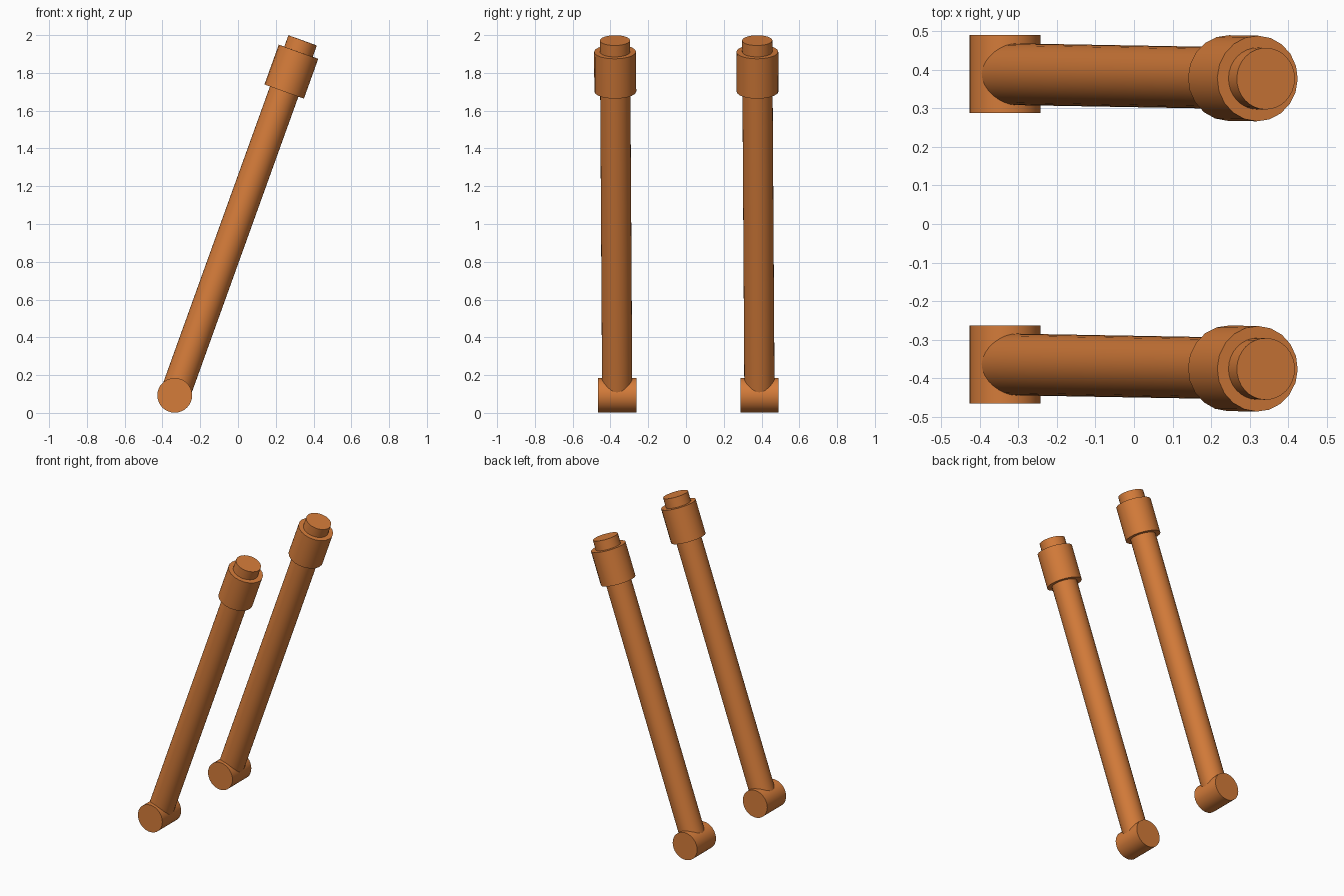
import bpy, math
from mathutils import Vector

if "Cube" in bpy.data.objects:
    bpy.data.objects.remove(bpy.data.objects["Cube"])

copper = bpy.data.materials.new("copper_orange")
copper.diffuse_color = (0.66, 0.20, 0.042, 1)
copper.use_nodes = True
copper.node_tree.nodes["Principled BSDF"].inputs["Base Color"].default_value = copper.diffuse_color


def cylinder(name, start, end, radius, sides):
    """Smooth capped cylinder between two points."""
    start, end = Vector(start), Vector(end)
    axis = end - start
    bpy.ops.mesh.primitive_cylinder_add(
        vertices=sides, radius=radius, depth=axis.length,
        location=(start + end) / 2,
        rotation=axis.to_track_quat('Z', 'Y').to_euler())
    obj = bpy.context.object
    obj.name = name
    obj.data.materials.append(copper)
    bpy.ops.object.shade_smooth_by_angle(angle=math.radians(35))
    return obj


# Two parallel leaning struts, each slightly tilted in y
for side, y_foot, y_head in (("front", -0.364, -0.376), ("back", 0.389, 0.377)):
    foot = Vector((-0.335, y_foot, 0.093))
    head = Vector((0.342, y_head, 1.972))

    # Main rod, running through the collar to the exposed tip
    cylinder(side + "_rod", foot, head, 0.08, 32)

    # Thick collar near the top
    cylinder(side + "_collar", foot.lerp(head, 0.856), foot.lerp(head, 0.968), 0.111, 20)

    # Cross pivot at the foot
    half = Vector((0, 0.101, 0))
    cylinder(side + "_pivot", foot - half, foot + half, 0.092, 32)
